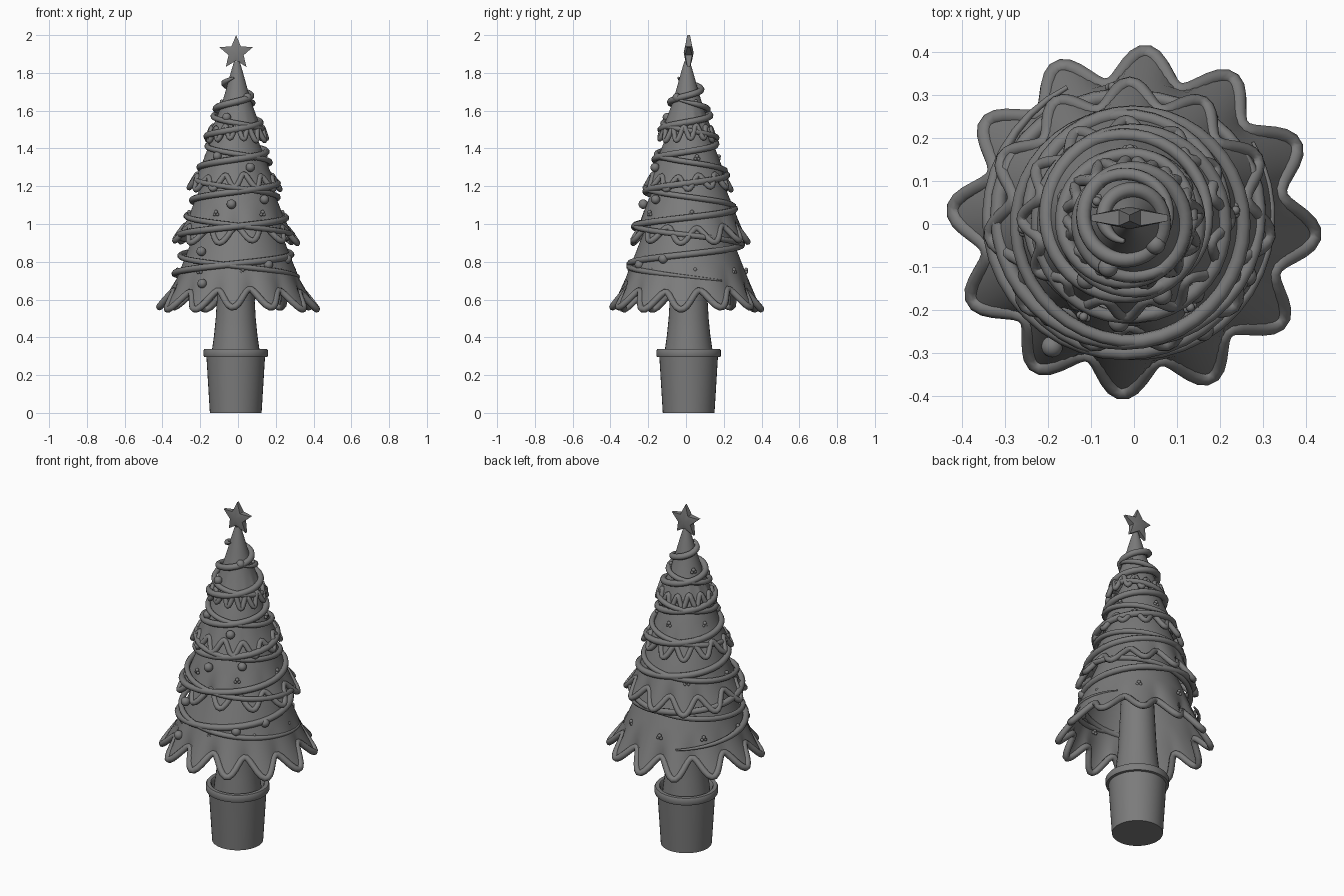
import bpy, bmesh, math
from math import sin, cos, pi, tau, radians
from mathutils import Vector

if "Cube" in bpy.data.objects:
    bpy.data.objects.remove(bpy.data.objects["Cube"])

CX, CY = -0.012, 0.014

# One dark grey for the whole model
GREY = bpy.data.materials.new("dark_grey")
GREY.diffuse_color = (0.2, 0.2, 0.2, 1)
GREY.use_nodes = True
GREY.node_tree.nodes["Principled BSDF"].inputs["Base Color"].default_value = GREY.diffuse_color


def finish(name, bm, smooth=True):
    me = bpy.data.meshes.new(name)
    bmesh.ops.recalc_face_normals(bm, faces=bm.faces)
    bm.to_mesh(me)
    bm.free()
    me.materials.append(GREY)
    ob = bpy.data.objects.new(name, me)
    bpy.context.collection.objects.link(ob)
    if smooth:
        bpy.ops.object.select_all(action='DESELECT')
        ob.select_set(True)
        bpy.context.view_layer.objects.active = ob
        bpy.ops.object.shade_smooth_by_angle(angle=radians(40))
    return ob


def skin(bm, rings):
    rows = [[bm.verts.new(p) for p in r] for r in rings]
    n = len(rows[0])
    for a, b in zip(rows, rows[1:]):
        for i in range(n):
            j = (i + 1) % n
            bm.faces.new((a[i], a[j], b[j], b[i]))
    return rows


def lathe(name, profile, n=40, cap_start=False, cap_end=False):
    bm = bmesh.new()
    rows = skin(bm, [[(CX + r * cos(tau * i / n), CY + r * sin(tau * i / n), z)
                      for i in range(n)] for r, z in profile])
    if cap_start:
        bm.faces.new(rows[0])
    if cap_end:
        bm.faces.new(rows[-1])
    return finish(name, bm)


def tube(name, points, radius, closed=False, tapered=False):
    cu = bpy.data.curves.new(name, 'CURVE')
    cu.dimensions = '3D'
    cu.bevel_depth = radius
    cu.bevel_resolution = 2
    cu.use_fill_caps = True
    cu.materials.append(GREY)
    sp = cu.splines.new('POLY')
    sp.points.add(len(points) - 1)
    last = len(points) - 1
    for i, p in enumerate(points):
        sp.points[i].co = (*p, 1)
        if tapered:
            sp.points[i].radius = min(1, 0.3 + min(i, last - i) / 12)
    sp.use_cyclic_u = closed
    sp.use_smooth = True
    ob = bpy.data.objects.new(name, cu)
    bpy.context.collection.objects.link(ob)
    return ob


# Pot, with rolled rim and recessed soil
lathe("pot", [(0.137, 0), (0.155, 0.295), (0.168, 0.297), (0.171, 0.305), (0.171, 0.33),
              (0.166, 0.338), (0.145, 0.338), (0.139, 0.33), (0.137, 0.27)],
      cap_start=True, cap_end=True)

# Trunk with flared foot
lathe("trunk", [(0.132, 0.27), (0.125, 0.34), (0.115, 0.41), (0.106, 0.5),
                (0.10, 0.6), (0.09, 0.8), (0.07, 1.05), (0.04, 1.35)], 32)


# Branch tiers: hollow cones with a scalloped, piped hem
def tier(name, center, lobes, phase, r_edge, r_amp, z_edge, z_amp, upper, pipe):
    n = lobes * 12
    x, y = center
    hem = []
    for i in range(n):
        a = tau * i / n
        w = cos(lobes * a - lobes * phase)
        wob = 0.012 * cos(2 * a) * r_edge / 0.37
        r = r_edge + r_amp * w + wob
        hem.append(Vector((x + r * cos(a), y + r * sin(a),
                           z_edge - z_amp * w + 0.008 * sin(3 * a + lobes))))
    rings = [hem] + [[(x + r * cos(tau * i / n), y + r * sin(tau * i / n), z)
                      for i in range(n)] for r, z in upper]
    bm = bmesh.new()
    skin(bm, rings)
    finish(name, bm)
    tube(name + "_piping", hem, pipe, closed=True)


tier("tier_bottom", (0.0, 0.004), 12, radians(-4), 0.37, 0.037, 0.60, 0.047,
     [(0.325, 0.71), (0.289, 0.80), (0.25, 0.90), (0.175, 1.08)], 0.018)
tier("tier_lower", (-0.01, 0.018), 11, radians(90), 0.29, 0.028, 0.945, 0.04,
     [(0.255, 1.03), (0.22, 1.12), (0.178, 1.22), (0.12, 1.34)], 0.016)
tier("tier_upper", (-0.018, 0.012), 12, radians(90), 0.215, 0.018, 1.222, 0.034,
     [(0.184, 1.29), (0.154, 1.37), (0.118, 1.46), (0.08, 1.54)], 0.015)
tier("tier_top", (-0.006, 0.006), 13, radians(90), 0.142, 0.011, 1.48, 0.034,
     [(0.112, 1.55), (0.082, 1.63), (0.055, 1.72), (0.033, 1.80), (0.015, 1.86)], 0.014)

# Outer tree radius by height, used to lay decorations on the surface
OUT = [(0.62, 0.36), (0.75, 0.311), (0.88, 0.272), (0.93, 0.298), (1.03, 0.258),
       (1.15, 0.212), (1.20, 0.218), (1.30, 0.182), (1.42, 0.14), (1.47, 0.145),
       (1.6, 0.1), (1.72, 0.058), (1.8, 0.034)]


def radius_at(z):
    for (z0, r0), (z1, r1) in zip(OUT, OUT[1:]):
        if z <= z1:
            return r0 + (r1 - r0) * (z - z0) / (z1 - z0)
    return OUT[-1][1]


def on_tree(angle, z, lift=0.0):
    r = radius_at(z) + lift
    return Vector((CX + r * cos(angle), CY - 0.004 + r * sin(angle), z))


# Two garlands winding in opposite directions
def garland(name, start, turns, z0, z1, direction, pipe):
    n = int(turns * 40)
    pts = []
    for i in range(n + 1):
        t = i / n
        z = z0 + (z1 - z0) * (1.25 * t - 0.25 * t * t)
        pts.append(on_tree(radians(start) + direction * t * turns * tau, z, 0.009))
    tube(name, pts, pipe, tapered=True)


garland("garland_main", 115, 6.4, 0.70, 1.775, 1, 0.018)
garland("garland_second", 32, 5.2, 0.70, 1.66, -1, 0.015)

# Round baubles on the front
for i, (x, z, s) in enumerate([(-0.195, 0.855, 0.025), (-0.19, 0.685, 0.025),
                               (-0.035, 1.105, 0.025), (0.14, 1.13, 0.024),
                               (-0.11, 1.36, 0.023), (0.065, 1.30, 0.024),
                               (-0.06, 1.565, 0.023), (0.26, 0.815, 0.025),
                               (0.05, 1.67, 0.023), (0.16, 0.785, 0.025)]):
    r = radius_at(z) + 0.012
    dx = x - CX
    y = CY - math.sqrt(max(r * r - dx * dx, 0))
    bm = bmesh.new()
    bmesh.ops.create_uvsphere(bm, u_segments=20, v_segments=12, radius=s)
    bmesh.ops.translate(bm, verts=bm.verts, vec=(x, y, z))
    finish("bauble_%d" % (i + 1), bm)


# Small bells: a cap ball above two lobes
def bell(name, p):
    bm = bmesh.new()
    side = Vector((-(p.y - CY), p.x - CX, 0)).normalized()
    for off, s in ((Vector((0, 0, 0.013)), 0.011), (side * 0.009, 0.009),
                   (side * -0.009, 0.009)):
        v = bmesh.ops.create_uvsphere(bm, u_segments=10, v_segments=7, radius=s)['verts']
        bmesh.ops.translate(bm, verts=v, vec=p + off)
    finish(name, bm)


for row, (z, count, start) in enumerate([(0.745, 8, -83), (1.05, 6, -115),
                                         (1.345, 5, -55), (1.635, 3, -90)]):
    for k in range(count):
        bell("bell_%d_%d" % (row, k), on_tree(radians(start) + tau * k / count, z, -0.002))

# Five-pointed puffy star, smooth across its faces
bm = bmesh.new()
SX, SY, SZ = -0.01, 0.014, 1.907
rim = []
for front in (-1, 1):
    rim.append([bm.verts.new((SX + r * cos(a), SY + front * d, SZ + r * sin(a)))
                for r, d, a in ((*((0.093, 0.007) if i % 2 == 0 else (0.042, 0.018)),
                                 pi / 2 + i * pi / 5) for i in range(10))])
hubs = [bm.verts.new((SX, SY + d, SZ)) for d in (-0.026, 0.026)]
for i in range(10):
    j = (i + 1) % 10
    bm.faces.new((rim[0][i], rim[0][j], rim[1][j], rim[1][i]))
    for ring, hub in zip(rim, hubs):
        bm.faces.new((ring[i], ring[j], hub))
finish("star", bm)
